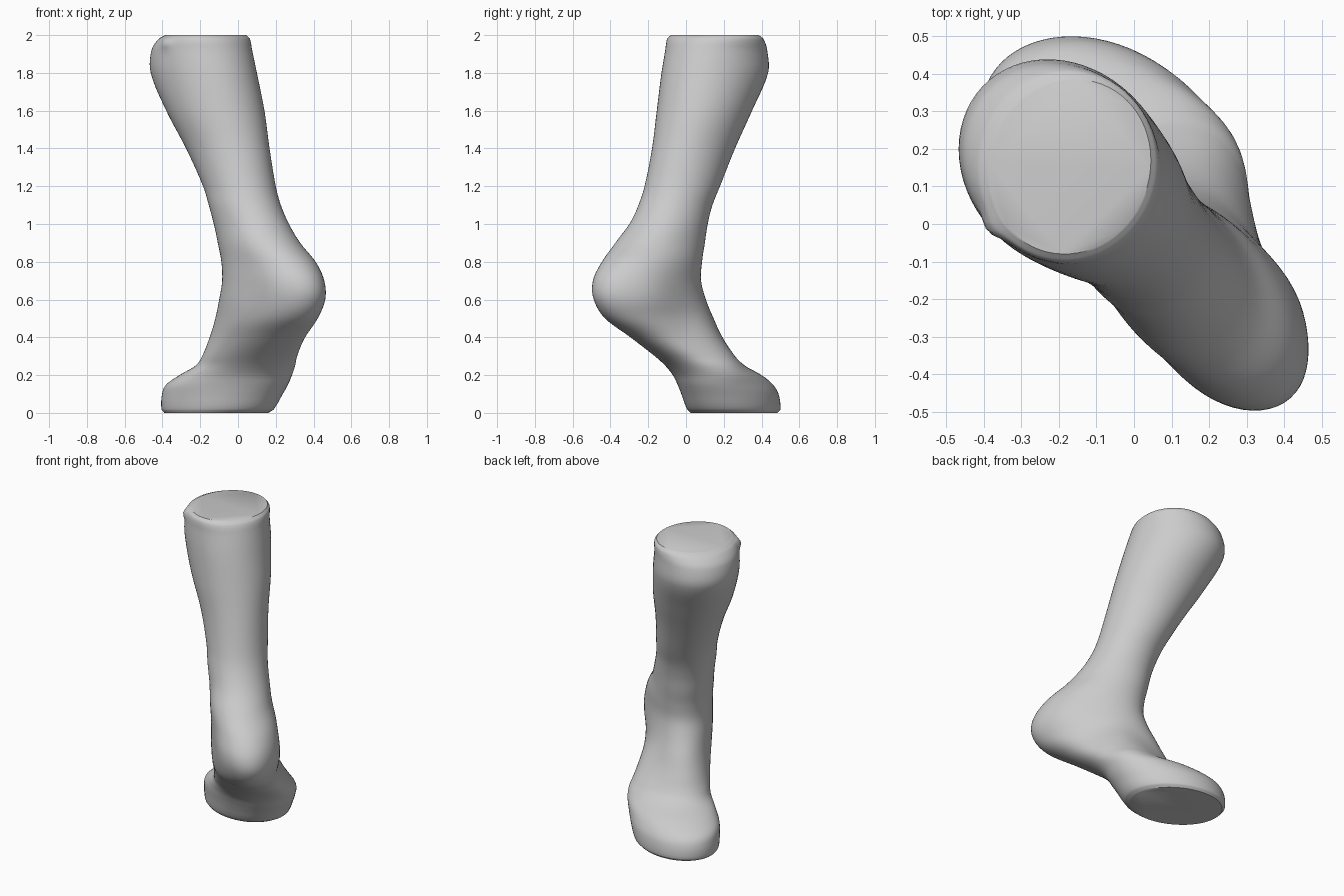
import bpy, bmesh, math
from mathutils import Vector

cube = bpy.data.objects.get("Cube")
if cube:
    bpy.data.objects.remove(cube)

SIDES, STEPS = 64, 5

# Leg sections: height, x min, x max, y min, y max, half width across the foot
SECTIONS = [
    (0.00, -0.39, 0.16, 0.025, 0.485, 0.23),
    (0.02, -0.405, 0.19, 0.005, 0.50, 0.245),
    (0.10, -0.402, 0.235, -0.025, 0.49, 0.255),
    (0.15, -0.38, 0.26, -0.045, 0.46, 0.255),
    (0.20, -0.31, 0.278, -0.07, 0.40, 0.245),
    (0.25, -0.225, 0.295, -0.11, 0.31, 0.225),
    (0.30, -0.19, 0.31, -0.165, 0.25, 0.21),
    (0.40, -0.15, 0.355, -0.295, 0.19, 0.195),
    (0.50, -0.12, 0.42, -0.43, 0.145, 0.197),
    (0.60, -0.10, 0.46, -0.49, 0.105, 0.205),
    (0.70, -0.085, 0.455, -0.495, 0.08, 0.207),
    (0.80, -0.09, 0.41, -0.45, 0.085, 0.203),
    (0.90, -0.11, 0.33, -0.38, 0.10, 0.195),
    (1.00, -0.13, 0.27, -0.305, 0.115, 0.187),
    (1.10, -0.155, 0.227, -0.255, 0.14, 0.183),
    (1.20, -0.185, 0.20, -0.22, 0.18, 0.185),
    (1.40, -0.275, 0.167, -0.18, 0.26, 0.203),
    (1.60, -0.38, 0.14, -0.155, 0.35, 0.238),
    (1.80, -0.462, 0.10, -0.13, 0.435, 0.258),
    (1.92, -0.458, 0.075, -0.11, 0.43, 0.255),
    (1.98, -0.42, 0.063, -0.10, 0.41, 0.25),
    (2.00, -0.385, 0.045, -0.08, 0.385, 0.232),
]

# Soft bumps and hollows: place, radius, height
BUMPS = [
    ((-0.38, -0.01, 1.96), 0.035, 0.018),  # corner of the cut
    ((0.40, -0.19, 0.64), 0.13, 0.012),    # outer heel
    ((0.10, -0.33, 0.70), 0.17, -0.028),   # inner heel
    ((-0.02, -0.22, 0.95), 0.14, -0.015),  # inner ankle
    ((0.18, 0.20, 0.29), 0.12, 0.035),     # outer midfoot
    ((0.21, 0.11, 0.42), 0.12, 0.025),
]


def blend(a, b, c, d, h, t):
    """Smooth curve from b to c, with slopes scaled to the section heights."""
    span = h[2] - h[1]
    m = (c - a) / (h[2] - h[0]) * span
    n = (d - b) / (h[3] - h[1]) * span
    return b + t * (m + t * (3*(c - b) - 2*m - n + t * (2*(b - c) + m + n)))


def ring(section):
    """Slanted ellipse filling the x and y limits of a section."""
    z, x0, x1, y0, y1, half = section
    hx, hy = (x1 - x0) / 2, (y1 - y0) / 2
    slant = math.acos(max(-1, min(1, (2*half**2 - hx**2 - hy**2) / (2*hx*hy))))
    centre = Vector(((x0 + x1) / 2, (y0 + y1) / 2, z))
    points = []
    for i in range(SIDES):
        t = math.tau * i / SIDES
        out = Vector((hx * math.cos(t), hy * math.cos(t - slant), 0))
        p = centre + out
        for place, radius, height in BUMPS:
            fall = math.exp(-((p - Vector(place)).length / radius) ** 2)
            p = p + out.normalized() * height * fall
        points.append(p)
    return points


# Fill in sections between the given ones
rows = []
last = len(SECTIONS) - 1
for k in range(last):
    near = [SECTIONS[max(0, min(last, k + o))] for o in (-1, 0, 1, 2)]
    heights = [section[0] for section in near]
    for s in range(STEPS):
        rows.append([blend(*v, heights, s / STEPS) for v in zip(*near)])
rows.append(SECTIONS[-1])

# Skin and flat end caps
bm = bmesh.new()
rings = [[bm.verts.new(p) for p in ring(row)] for row in rows]
for low, high in zip(rings, rings[1:]):
    for i in range(SIDES):
        j = (i + 1) % SIDES
        bm.faces.new((low[i], low[j], high[j], high[i]))
bm.faces.new(rings[0])
bm.faces.new(rings[-1])
bmesh.ops.recalc_face_normals(bm, faces=bm.faces)
mesh = bpy.data.meshes.new("lower_leg_and_foot")
bm.to_mesh(mesh)
bm.free()
leg = bpy.data.objects.new("lower_leg_and_foot", mesh)
bpy.context.collection.objects.link(leg)

# Plain grey
grey = bpy.data.materials.new("light_grey")
grey.use_nodes = True
colour = (0.6, 0.6, 0.6, 1)
grey.diffuse_color = colour
grey.node_tree.nodes["Principled BSDF"].inputs["Base Color"].default_value = colour
mesh.materials.append(grey)

bpy.ops.object.select_all(action='DESELECT')
leg.select_set(True)
bpy.context.view_layer.objects.active = leg
bpy.ops.object.shade_smooth_by_angle(angle=math.radians(40))
